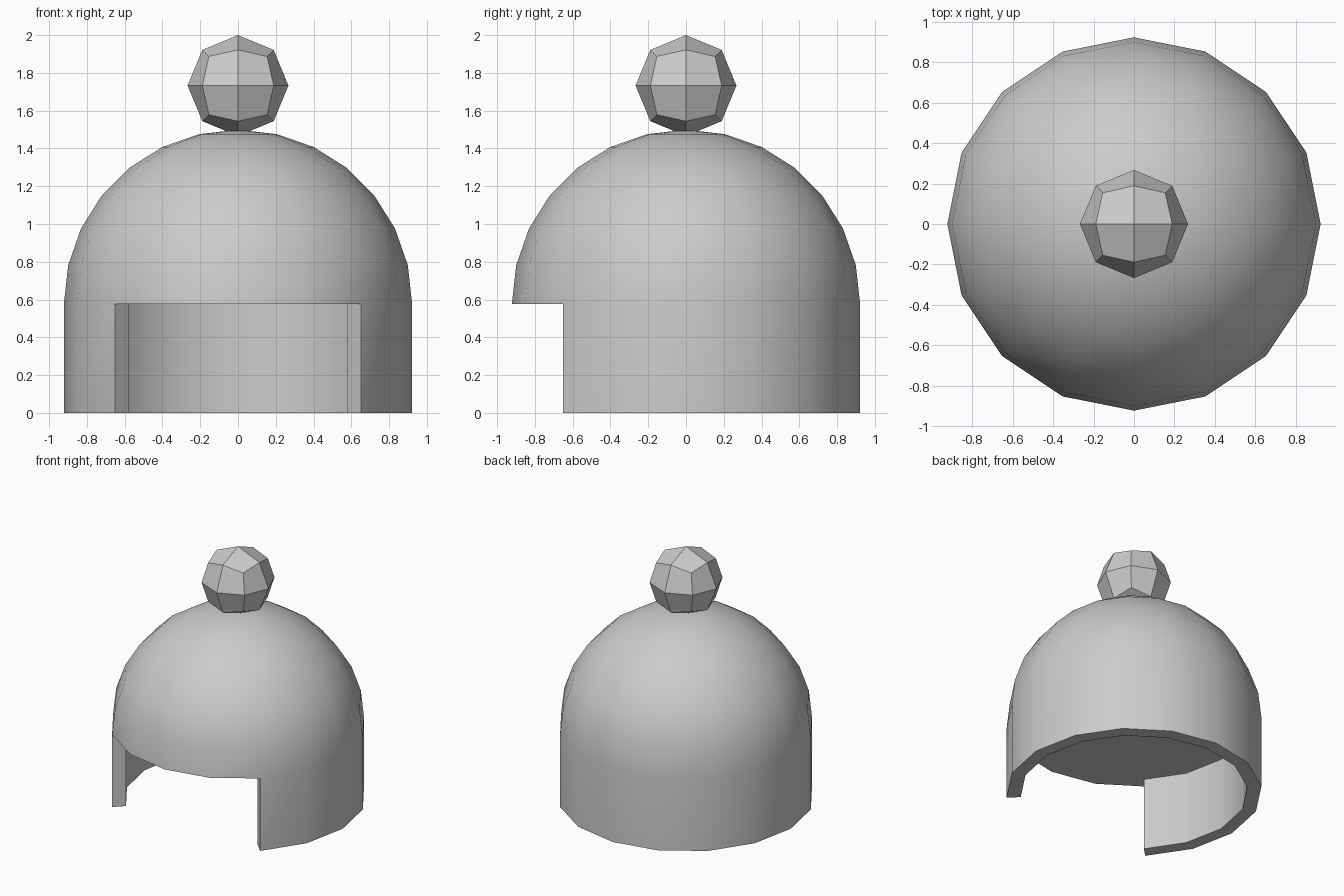
import bpy, bmesh
from math import cos, sin, pi, radians
from mathutils import Vector

if "Cube" in bpy.data.objects:
    bpy.data.objects.remove(bpy.data.objects["Cube"])

SIDES, R_OUT, R_IN, WALL_H, STEPS = 16, 0.922, 0.82, 0.577, 7
OPEN = range(10, 14)              # segments left open at the front


def finish(bm, name):
    bmesh.ops.recalc_face_normals(bm, faces=bm.faces)
    mesh = bpy.data.meshes.new(name)
    bm.to_mesh(mesh)
    bm.free()
    obj = bpy.data.objects.new(name, mesh)
    bpy.context.collection.objects.link(obj)
    return obj


def ring(bm, r, z, skip=()):
    return [None if i in skip else
            bm.verts.new((r * cos(2 * pi * i / SIDES), r * sin(2 * pi * i / SIDES), z))
            for i in range(SIDES)]


def band(bm, a, b, segments):
    for i in segments:
        j = (i + 1) % SIDES
        bm.faces.new((a[i], a[j], b[j], b[i]))


# Solid dome with a wall around the sides and back
bm = bmesh.new()
every = range(SIDES)
closed = [i for i in every if i not in OPEN]
dome = [ring(bm, R_OUT * cos(pi / 2 * k / STEPS), WALL_H + R_OUT * sin(pi / 2 * k / STEPS))
        for k in range(STEPS)]
for lower, upper in zip(dome, dome[1:]):
    band(bm, lower, upper, every)
top = bm.verts.new((0, 0, WALL_H + R_OUT))
for i in every:
    bm.faces.new((dome[-1][i], dome[-1][(i + 1) % SIDES], top))

inner = ring(bm, R_IN, WALL_H)
out_low = ring(bm, R_OUT, 0, skip=(11, 12, 13))
in_low = ring(bm, R_IN, 0, skip=(11, 12, 13))
band(bm, out_low, dome[0], closed)      # outer wall
band(bm, in_low, inner, closed)         # inner wall
band(bm, out_low, in_low, closed)       # bottom rim
band(bm, dome[0], inner, OPEN)          # underside above the opening
bm.faces.new(inner)                     # flat ceiling
for i in (10, 14):                      # wall ends
    bm.faces.new((out_low[i], dome[0][i], inner[i], in_low[i]))
cap = finish(bm, "cap")
bpy.context.view_layer.objects.active = cap
cap.select_set(True)
bpy.ops.object.shade_smooth_by_angle(angle=radians(40))

# Faceted ball on top: a cube split once and rounded
bm = bmesh.new()
bmesh.ops.create_cube(bm, size=2)
bmesh.ops.subdivide_edges(bm, edges=bm.edges[:], cuts=1, use_grid_fill=True)
for v in bm.verts:
    v.co = v.co.normalized() * 0.267 + Vector((0, 0, 1.733))
finish(bm, "top_ball")
